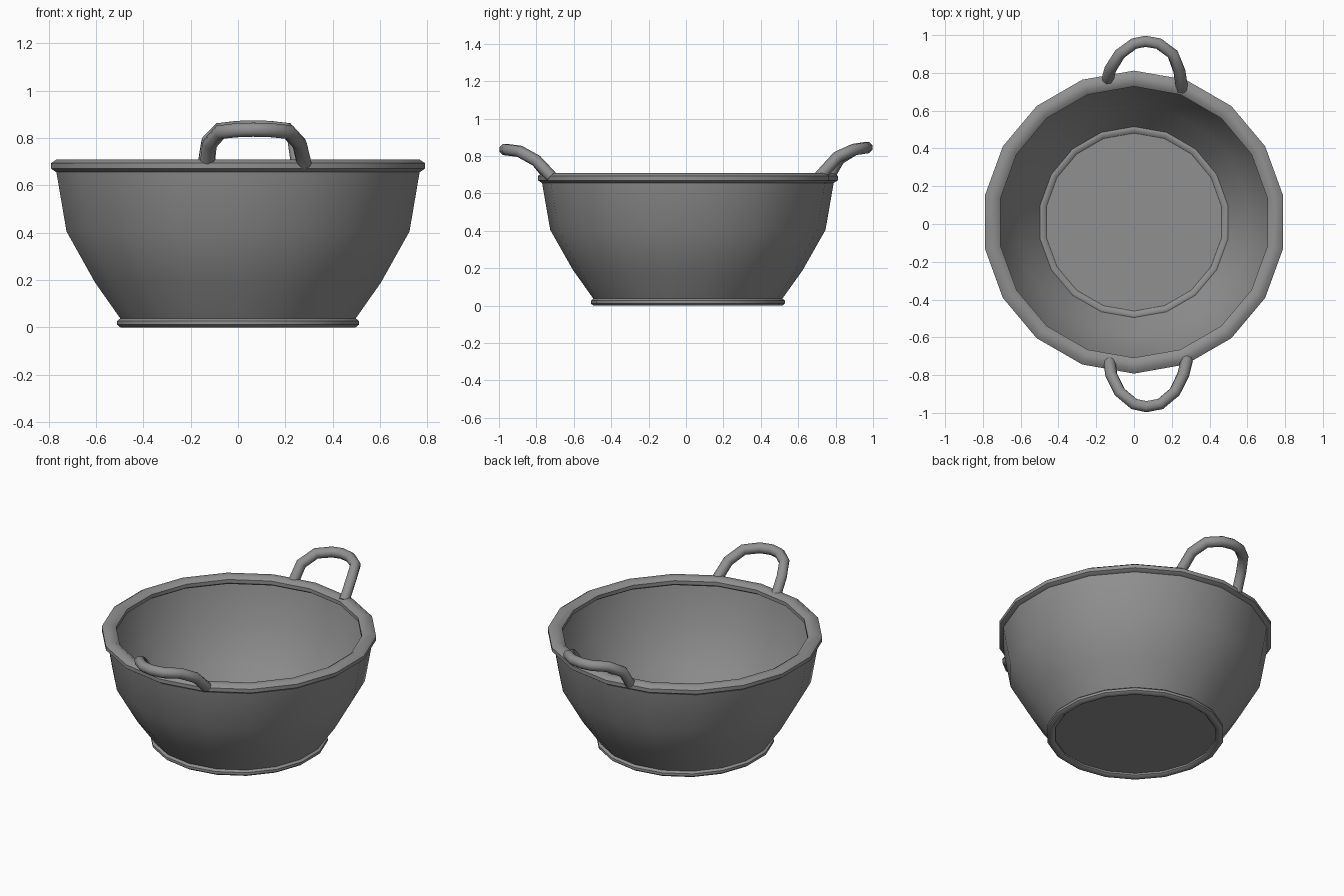
import bpy, bmesh, math

if "Cube" in bpy.data.objects:
    bpy.data.objects.remove(bpy.data.objects["Cube"])

N = 18          # sides of the basin
CY = 0.01       # basin centre in y

metal = bpy.data.materials.new("grey metal")
metal.diffuse_color = (0.28, 0.28, 0.28, 1)
metal.use_nodes = True
metal.node_tree.nodes["Principled BSDF"].inputs["Base Color"].default_value = metal.diffuse_color


def finish(obj, angle):
    obj.data.materials.append(metal)
    bpy.ops.object.select_all(action='DESELECT')
    obj.select_set(True)
    bpy.context.view_layer.objects.active = obj
    bpy.ops.object.shade_smooth_by_angle(angle=math.radians(angle))


def lathe(name, profile, closed=False, cap=False, angle=40):
    """Turn an (r, z) profile around the vertical axis."""
    bm = bmesh.new()
    rings = []
    for r, z in profile:
        rings.append([bm.verts.new((r * math.sin(2 * math.pi * i / N),
                                    CY + r * math.cos(2 * math.pi * i / N), z))
                      for i in range(N)])
    pairs = list(zip(rings, rings[1:]))
    if closed:
        pairs.append((rings[-1], rings[0]))
    for a, b in pairs:
        for i in range(N):
            j = (i + 1) % N
            bm.faces.new((a[i], b[i], b[j], a[j]))
    if cap:
        bm.faces.new(rings[0])
    bmesh.ops.recalc_face_normals(bm, faces=bm.faces)
    me = bpy.data.meshes.new(name)
    bm.to_mesh(me)
    bm.free()
    obj = bpy.data.objects.new(name, me)
    bpy.context.collection.objects.link(obj)
    finish(obj, angle)
    return obj


def tube_ring(r, z, w, h):
    """Octagonal cross-section with half width w and half height h."""
    k = 1 / math.cos(math.pi / 8)
    return [(r + w * k * math.cos(math.pi / 8 + a * math.pi / 4),
             z + h * k * math.sin(math.pi / 8 + a * math.pi / 4)) for a in range(8)]


# basin wall, floor, rolled rim and foot ring
lathe("basin_wall", [(0.50, 0.03), (0.614, 0.19), (0.736, 0.405), (0.782, 0.67)])
lathe("basin_floor", [(0.495, 0.022)], cap=True)
lathe("rim", tube_ring(0.76, 0.682, 0.042, 0.028), closed=True, angle=50)
lathe("foot_ring", tube_ring(0.495, 0.019, 0.024, 0.019), closed=True, angle=50)


def handle(name, pts):
    cu = bpy.data.curves.new(name, 'CURVE')
    cu.dimensions = '3D'
    sp = cu.splines.new('POLY')
    sp.points.add(len(pts) - 1)
    for p, co in zip(sp.points, pts):
        p.co = (*co, 1)
    cu.bevel_depth = 0.032
    cu.bevel_resolution = 2
    cu.use_fill_caps = True
    tmp = bpy.data.objects.new(name + "_path", cu)
    bpy.context.collection.objects.link(tmp)
    bpy.context.view_layer.update()
    me = bpy.data.meshes.new_from_object(
        tmp.evaluated_get(bpy.context.evaluated_depsgraph_get()))
    bpy.data.objects.remove(tmp)
    me.materials.clear()
    obj = bpy.data.objects.new(name, me)
    bpy.context.collection.objects.link(obj)
    finish(obj, 60)


# carrying handles, arching up and outward
handle("back_handle", [
    (-0.14, 0.765, 0.69), (-0.125, 0.82, 0.785), (-0.075, 0.90, 0.835),
    (0.0, 0.955, 0.843), (0.06, 0.967, 0.845), (0.13, 0.955, 0.843),
    (0.205, 0.90, 0.835), (0.24, 0.81, 0.795), (0.255, 0.715, 0.69)])
handle("front_handle", [
    (-0.13, -0.73, 0.69), (-0.12, -0.80, 0.775), (-0.075, -0.89, 0.825),
    (0.0, -0.953, 0.833), (0.065, -0.967, 0.835), (0.14, -0.953, 0.833),
    (0.215, -0.89, 0.825), (0.26, -0.80, 0.775), (0.28, -0.72, 0.69)])
